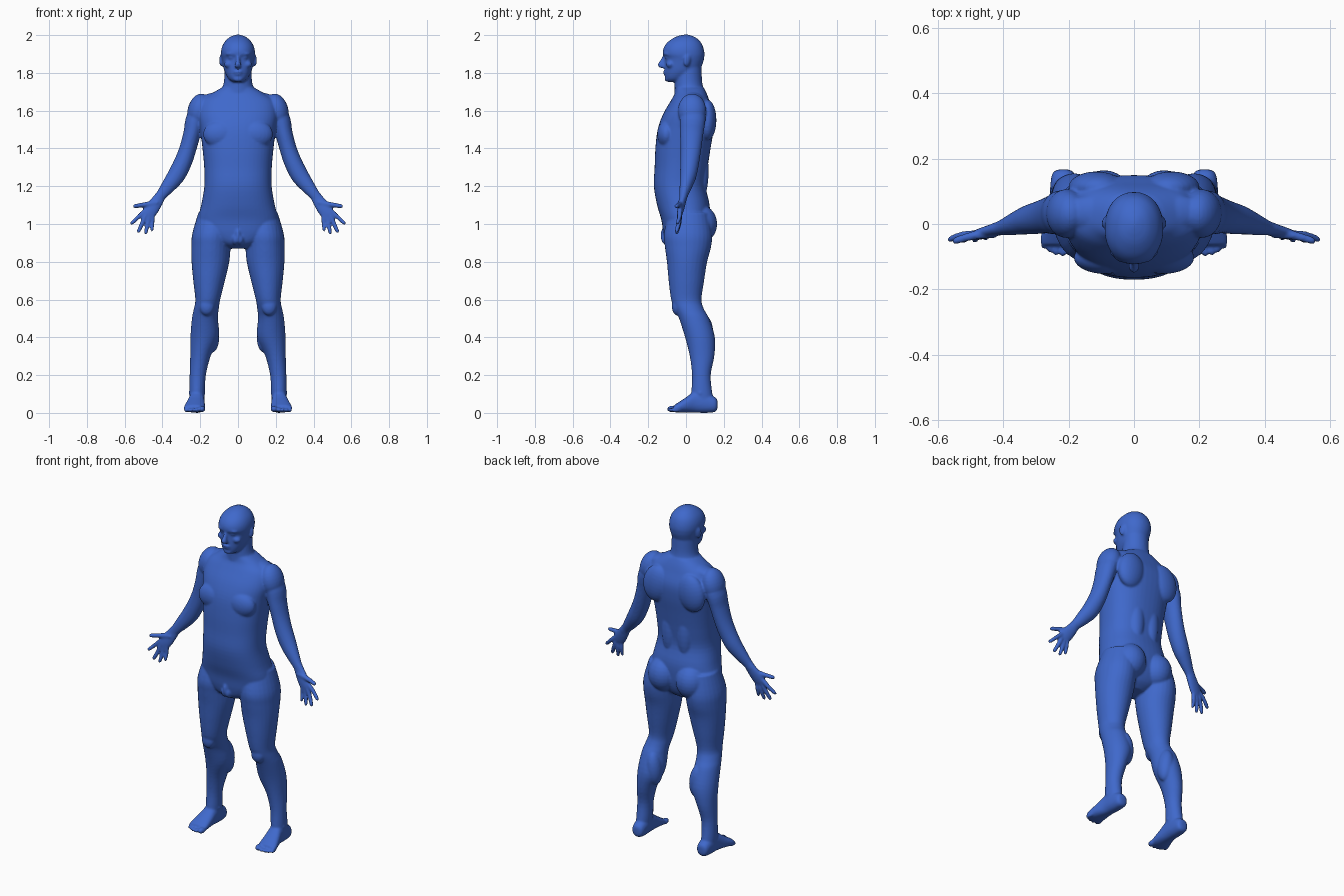
import bpy, bmesh, math
from mathutils import Vector, Matrix

bm = bmesh.new()


def spline(keys, steps=4):
    """Catmull-Rom interpolation of the station tuples."""
    k = [keys[0]] + list(keys) + [keys[-1]]
    out = []
    for i in range(1, len(k) - 2):
        for j in range(steps):
            t = j / steps
            out.append([0.5 * (2 * b + (c - a) * t + (2 * a - 5 * b + 4 * c - d) * t * t
                               + (3 * b - a - 3 * c + d) * t ** 3)
                        for a, b, c, d in zip(*k[i - 1:i + 3])])
    return out + [list(keys[-1])]


def loft(keys, axes=None, power=2.0, sides=(1,), n=28):
    """Closed tube through stations (x, y, z, ra, rb); without axes, rings follow the path."""
    st = spline(keys)
    for s in sides:
        rings = []
        for i, (x, y, z, ra, rb) in enumerate(st):
            if axes:
                u, v = Vector(axes[0]), Vector(axes[1])
            else:
                t = Vector(st[min(i + 1, len(st) - 1)][:3]) - Vector(st[max(i - 1, 0)][:3])
                u = Vector((0, 1, 0)).cross(t).normalized()
                v = t.cross(u).normalized()
            ring = []
            for q in range(n):
                c, d = math.cos(math.tau * q / n), math.sin(math.tau * q / n)
                p = (Vector((x, y, z))
                     + u * max(ra, .001) * math.copysign(abs(c) ** (2 / power), c)
                     + v * max(rb, .001) * math.copysign(abs(d) ** (2 / power), d))
                ring.append(bm.verts.new((p.x * s, p.y, p.z)))
            rings.append(ring)
        for a, b in zip(rings, rings[1:]):
            for q in range(n):
                bm.faces.new((a[q], a[(q + 1) % n], b[(q + 1) % n], b[q]))
        bm.faces.new(rings[0])
        bm.faces.new(rings[-1])


def slices(keys, **kw):
    """Horizontal sections given as (z, centre x, half width, front y, back y)."""
    loft([(x, (f + b) / 2, z, r, (b - f) / 2) for z, x, r, f, b in keys],
         axes=((1, 0, 0), (0, 1, 0)), **kw)


def blob(c, r, tilt=(0, 0, 0), sides=(1, -1)):
    """Ellipsoid muscle or feature, mirrored by default."""
    for s in sides:
        rot = (Matrix.Rotation(tilt[0], 4, 'X') @ Matrix.Rotation(tilt[1] * s, 4, 'Y')
               @ Matrix.Rotation(tilt[2] * s, 4, 'Z'))
        m = Matrix.Translation((c[0] * s, c[1], c[2])) @ rot @ Matrix.Diagonal((*r, 1))
        bmesh.ops.create_uvsphere(bm, u_segments=24, v_segments=14, radius=1, matrix=m)


BOTH = (1, -1)
MID = (1,)

# torso and pelvis
slices([(.87, 0, .05, -.07, .05), (.90, 0, .12, -.105, .09), (.95, 0, .19, -.120, .115),
        (1.02, 0, .212, -.130, .125), (1.10, 0, .195, -.153, .125), (1.20, 0, .178, -.170, .105),
        (1.30, 0, .179, -.166, .115), (1.40, 0, .188, -.162, .130), (1.50, 0, .200, -.150, .146),
        (1.58, 0, .212, -.122, .148), (1.65, 0, .195, -.082, .125), (1.69, 0, .140, -.060, .110),
        (1.72, 0, .090, -.055, .095)], power=2.35, n=48)
# neck
slices([(1.66, 0, .11, -.06, .11), (1.72, 0, .084, -.060, .092), (1.76, 0, .074, -.060, .085),
        (1.84, 0, .070, -.05, .082)])
# chest, shoulder blades, trapezius, lower back, buttocks
blob((.09, -.103, 1.475), (.095, .05, .075))
blob((.115, .112, 1.55), (.085, .049, .11), (0, -.2, 0))
blob((.12, .035, 1.665), (.10, .055, .033), (0, .2, 0))
blob((.05, .075, 1.28), (.05, .045, .16))
blob((.092, .078, 1.0), (.088, .087, .10))
# groin
blob((.012, -.095, .92), (.022, .036, .033))
blob((0, -.115, .94), (.015, .02, .04), sides=MID)

# head
slices([(1.752, 0, .025, -.095, -.04), (1.765, 0, .046, -.107, .0), (1.79, 0, .063, -.112, .04),
        (1.82, 0, .075, -.113, .075), (1.86, 0, .083, -.112, .092), (1.88, 0, .087, -.113, .096),
        (1.90, 0, .090, -.123, .098), (1.93, 0, .087, -.119, .093), (1.96, 0, .074, -.100, .080),
        (1.985, 0, .050, -.066, .055), (1.997, 0, .027, -.036, .03), (2.003, 0, .006, -.01, .01)],
       power=2.15, n=40)
# nose, brow, eyes, cheeks, lips, chin, ears
loft([(0, -.108, 1.895, .008, .012), (0, -.120, 1.870, .010, .014), (0, -.131, 1.845, .015, .019),
      (0, -.126, 1.831, .017, .018), (0, -.118, 1.825, .008, .008)],
     axes=((1, 0, 0), (0, 1, 0)))
blob((.035, -.102, 1.902), (.032, .017, .009), (0, .1, .3))
blob((.034, -.097, 1.881), (.017, .014, .009), (0, 0, .25))
blob((.048, -.083, 1.845), (.026, .022, .02))
blob((0, -.108, 1.806), (.026, .014, .006), sides=MID)
blob((0, -.107, 1.794), (.022, .014, .006), sides=MID)
blob((0, -.098, 1.768), (.026, .016, .015), sides=MID)
blob((.089, .006, 1.865), (.009, .019, .032), (-.2, 0, .35))

# arms with shoulder caps
loft([(.175, .03, 1.635, .045, .06), (.222, .035, 1.56, .052, .068), (.243, .03, 1.48, .046, .062),
      (.265, .026, 1.40, .045, .055), (.29, .02, 1.33, .047, .050), (.325, .012, 1.26, .047, .044),
      (.365, .0, 1.205, .039, .034), (.405, -.012, 1.155, .029, .023), (.425, -.016, 1.13, .029, .02)],
     sides=BOTH)
blob((.207, .032, 1.60), (.06, .075, .092), (0, -.25, 0))
# palms
loft([(.405, -.012, 1.155, .026, .020), (.432, -.02, 1.115, .034, .019),
      (.460, -.029, 1.075, .038, .017), (.48, -.035, 1.047, .033, .013)], sides=BOTH)
# fingers and thumb: base and tip, with a slight bend
for a, b, r in [((.498, -.032, 1.065), (.569, -.05, .998), .0115),
                ((.487, -.035, 1.050), (.530, -.054, .953), .0120),
                ((.470, -.035, 1.042), (.490, -.052, .945), .0115),
                ((.452, -.033, 1.042), (.455, -.046, .960), .0105),
                ((.443, -.030, 1.110), (.557, -.055, 1.093), .0130)]:
    a, b = Vector(a), Vector(b)
    keys = []
    for t, k in ((-.15, 1.1), (.2, 1.1), (.5, 1), (.85, .9), (.96, .65), (1, .2)):
        p = a.lerp(b, t) + Vector((0, .005 * math.sin(math.pi * t), 0))
        keys.append((*p, r * k, r * k))
    loft(keys, sides=BOTH, n=14)

# legs
slices([(1.06, .12, .09, -.09, .12), (.95, .138, .104, -.117, .138), (.88, .143, .104, -.112, .133),
        (.80, .146, .100, -.101, .112), (.70, .153, .084, -.092, .096), (.60, .160, .066, -.079, .082),
        (.55, .168, .066, -.060, .095), (.50, .175, .069, -.037, .122), (.40, .177, .075, -.005, .153),
        (.30, .199, .054, .020, .150), (.20, .213, .043, .032, .131), (.10, .217, .041, .028, .140),
        (.04, .218, .036, .03, .15)], sides=BOTH)
# kneecaps, calves and ankle bones
blob((.165, -.045, .565), (.04, .03, .05))
blob((.145, .095, .42), (.045, .05, .10), (0, .1, 0))
blob((.217, .075, .105), (.045, .022, .022))
# feet, as sections (x, y, z, half width, half height) from heel to ball
loft([(.216, .167, .045, .015, .02), (.216, .155, .044, .034, .038), (.217, .11, .052, .040, .052),
      (.219, .05, .058, .042, .057), (.225, .0, .042, .050, .040), (.230, -.04, .029, .056, .027),
      (.231, -.065, .022, .054, .018)],
     axes=((1, 0, 0), (0, 0, 1)), power=2.3, sides=BOTH)
# toes
for i, (x, y) in enumerate([(.190, -.073), (.216, -.074), (.237, -.070), (.256, -.063), (.274, -.052)]):
    r = .017 if i == 0 else .0125 - .0005 * i
    blob((x, y, r + .004), (r, .028, r), (0, 0, .1))

# fuse everything into one smooth skin
bmesh.ops.recalc_face_normals(bm, faces=bm.faces)
mesh = bpy.data.meshes.new("body")
bm.to_mesh(mesh)
bm.free()
body = bpy.data.objects.new("body", mesh)
bpy.context.collection.objects.link(body)
remesh = body.modifiers.new("fuse", 'REMESH')
remesh.mode = 'VOXEL'
remesh.voxel_size = .006
remesh.use_smooth_shade = True
soft = body.modifiers.new("soften", 'SMOOTH')
soft.factor = .5
soft.iterations = 5
skin = bpy.data.materials.new("blue")
skin.diffuse_color = (.05, .14, .6, 1)
mesh.materials.append(skin)
bpy.context.view_layer.objects.active = body
body.select_set(True)
for name in ("fuse", "soften"):
    bpy.ops.object.modifier_apply(modifier=name)
bpy.ops.object.shade_smooth()
